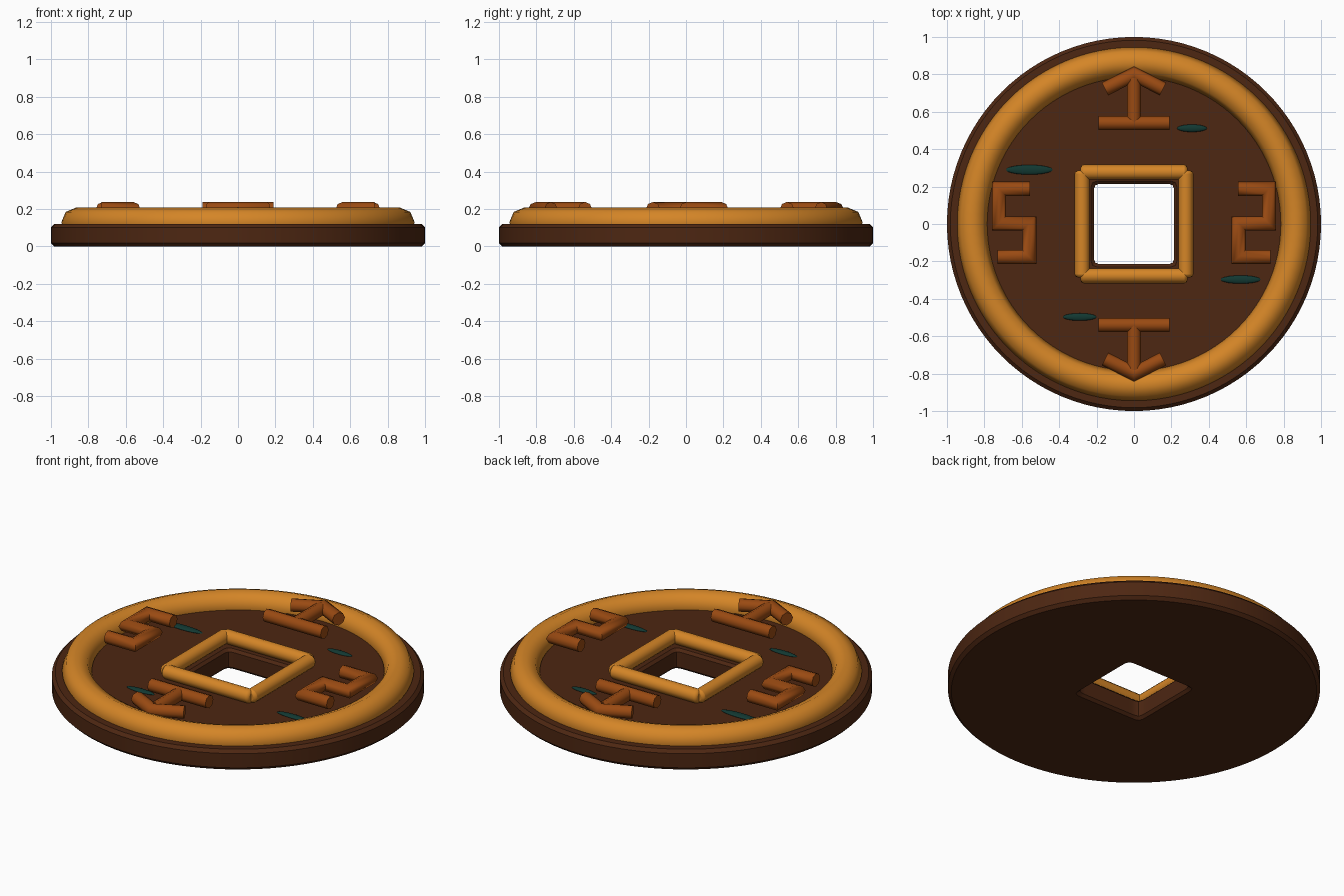
import bpy, bmesh, math
from math import sin, cos, pi

if "Cube" in bpy.data.objects:
    bpy.data.objects.remove(bpy.data.objects["Cube"])


def material(name, rgb):
    m = bpy.data.materials.new(name)
    m.diffuse_color = (*rgb, 1)
    m.use_nodes = True
    m.node_tree.nodes["Principled BSDF"].inputs["Base Color"].default_value = m.diffuse_color
    return m


BROWN = material("dark_bronze", (0.075, 0.020, 0.006))
GOLD = material("worn_gold", (0.66, 0.235, 0.02))
COPPER = material("copper", (0.32, 0.068, 0.006))
TEAL = material("teal_patina", (0.006, 0.040, 0.032))


def finish(obj, name, mat, angle=40):
    obj.name = name
    obj.data.materials.clear()
    obj.data.materials.append(mat)
    bpy.ops.object.select_all(action='DESELECT')
    obj.select_set(True)
    bpy.context.view_layer.objects.active = obj
    bpy.ops.object.shade_smooth_by_angle(angle=math.radians(angle))
    return obj


# Disc: closed loops from the round outer edge to the square hole
def disc():
    n = 96
    profile = [(1, 0.982, 0), (1, 1.0, 0.018), (1, 1.0, 0.102), (1, 0.982, 0.12),
               (0, 0.23, 0.12), (0, 0.215, 0.105), (0, 0.215, 0.015), (0, 0.23, 0)]
    bm = bmesh.new()
    loops = []
    for is_round, r, z in profile:
        loop = []
        for i in range(n):
            c, s = cos(2 * pi * i / n), sin(2 * pi * i / n)
            k = r if is_round else r / (abs(c) ** 18 + abs(s) ** 18) ** (1 / 18)
            loop.append(bm.verts.new((c * k, s * k, z)))
        loops.append(loop)
    for a, b in zip(loops, loops[1:] + loops[:1]):
        for i in range(n):
            j = (i + 1) % n
            bm.faces.new((a[i], a[j], b[j], b[i]))
    bmesh.ops.recalc_face_normals(bm, faces=bm.faces)
    me = bpy.data.meshes.new("coin_disc")
    bm.to_mesh(me)
    bm.free()
    obj = bpy.data.objects.new("coin_disc", me)
    bpy.context.collection.objects.link(obj)
    finish(obj, "coin_disc", BROWN, 30)


disc()

# Raised outer rim
bpy.ops.mesh.primitive_torus_add(major_radius=0.865, minor_radius=0.08, major_segments=96,
                                 minor_segments=8, location=(0, 0, 0.128))
finish(bpy.context.object, "outer_rim", GOLD, 60)

# Square frame of round bars with bevelled ends
for i in range(4):
    a = i * pi / 2
    bpy.ops.mesh.primitive_cylinder_add(vertices=12, radius=0.04, depth=0.57,
                                        location=(0.277 * cos(a), 0.277 * sin(a), 0.155),
                                        rotation=(pi / 2, 0, a))
    bar = bpy.context.object
    bev = bar.modifiers.new("round_ends", 'BEVEL')
    bev.width, bev.segments = 0.015, 2
    bev.limit_method, bev.angle_limit = 'ANGLE', math.radians(60)
    finish(bar, f"hole_frame_bar_{i + 1}", GOLD, 45)


# Raised marks: mitred eight-sided tubes along a few points
def tube(name, pts, r=0.038, z=0.2):
    bm = bmesh.new()
    m = len(pts)
    rings = []
    for i, (x, y) in enumerate(pts):
        normals = []
        for a, b in ((i - 1, i), (i, i + 1)):
            if a >= 0 and b < m:
                dx, dy = pts[b][0] - pts[a][0], pts[b][1] - pts[a][1]
                d = math.hypot(dx, dy)
                normals.append((-dy / d, dx / d))
        nx, ny = (sum(v) / len(normals) for v in zip(*normals))
        q = nx * nx + ny * ny
        nx, ny = nx / q, ny / q
        rings.append([bm.verts.new((x + nx * r * cos(t), y + ny * r * cos(t), z + r * sin(t)))
                      for t in (k * pi / 4 for k in range(8))])
    for a, b in zip(rings, rings[1:]):
        for k in range(8):
            j = (k + 1) % 8
            bm.faces.new((a[k], a[j], b[j], b[k]))
    bm.faces.new(rings[0])
    bm.faces.new(rings[-1])
    bmesh.ops.recalc_face_normals(bm, faces=bm.faces)
    me = bpy.data.meshes.new(name)
    bm.to_mesh(me)
    bm.free()
    obj = bpy.data.objects.new(name, me)
    bpy.context.collection.objects.link(obj)
    finish(obj, name, COPPER, 50)


hook = [(0.555, 0.188), (0.722, 0.188), (0.722, 0.003), (0.56, 0.003), (0.56, -0.176), (0.73, -0.176)]
for s, end, side in ((1, "back", "right"), (-1, "front", "left")):
    tube(f"{end}_mark_bar", [(-0.19, s * 0.54), (0.19, s * 0.54)])
    tube(f"{end}_mark_stem", [(0, s * 0.54), (0, s * 0.78)])
    tube(f"{end}_mark_arrow", [(-0.155, s * 0.722), (0, s * 0.80), (0.155, s * 0.722)])
    tube(f"{side}_mark_hook", [(s * x, y) for x, y in hook])

# Thin patina spots on the face
spots = [(-0.56, 0.29, 0.125, 0.026), (0.31, 0.512, 0.08, 0.02),
         (0.57, -0.297, 0.107, 0.022), (-0.29, -0.497, 0.09, 0.02)]
for i, (x, y, a, b) in enumerate(spots):
    bpy.ops.mesh.primitive_uv_sphere_add(segments=20, ring_count=10, radius=1, location=(x, y, 0.122))
    spot = bpy.context.object
    spot.scale = (a, b, 0.01)
    bpy.ops.object.transform_apply(location=False, rotation=False, scale=True)
    finish(spot, f"patina_spot_{i + 1}", TEAL, 60)
